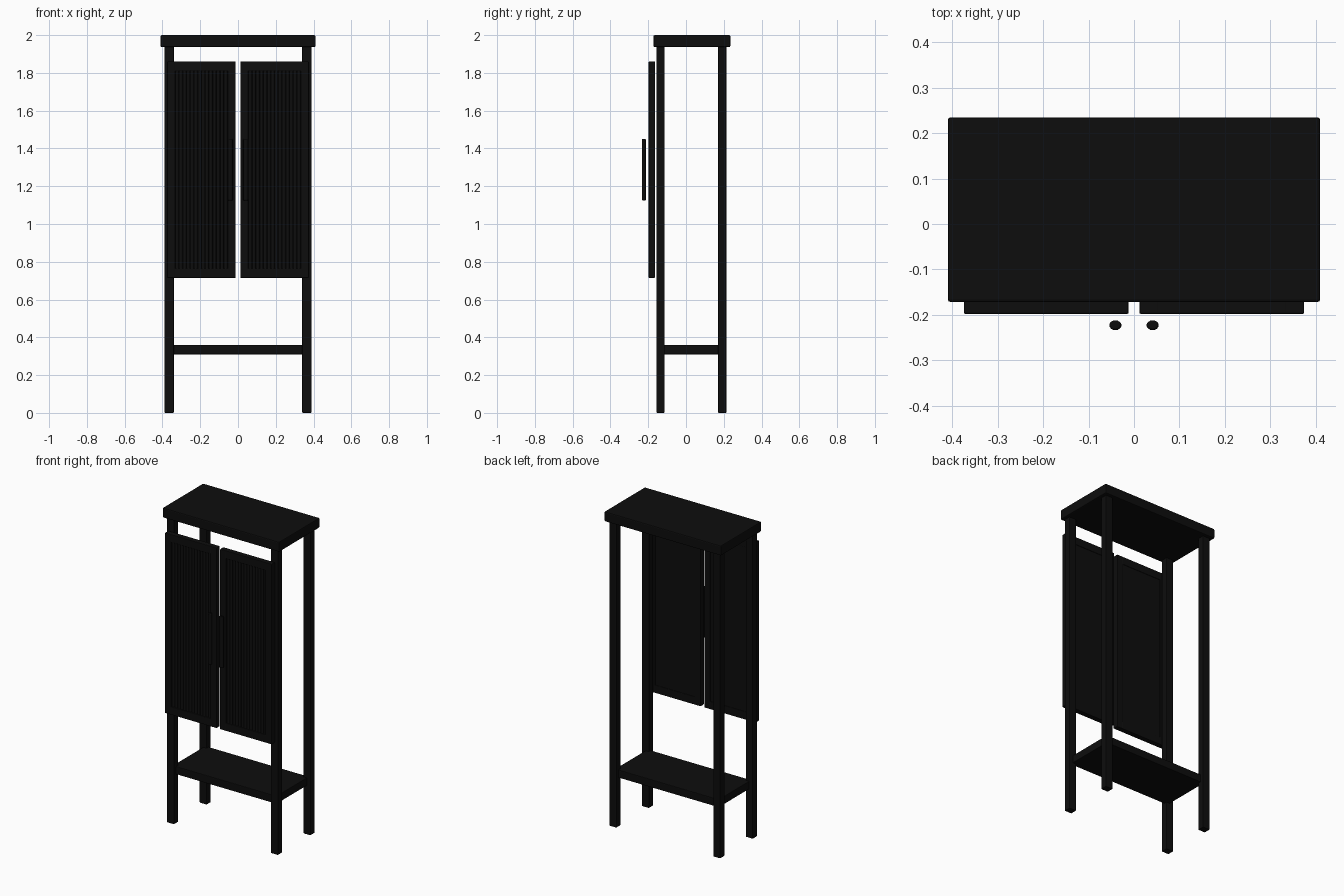
import bpy
import math

cube = bpy.data.objects.get("Cube")
if cube:
    bpy.data.objects.remove(cube, do_unlink=True)

black = bpy.data.materials.new("black lacquer")
black.use_nodes = True
colour = (0.004, 0.004, 0.004, 1)
black.diffuse_color = colour
black.node_tree.nodes["Principled BSDF"].inputs["Base Color"].default_value = colour


def finish(obj, name, bevel):
    """Name, colour and soften the edges of a part."""
    obj.name = name
    obj.data.materials.append(black)
    if bevel:
        mod = obj.modifiers.new("soft edges", "BEVEL")
        mod.width = bevel
        mod.segments = 2
        mod.limit_method = "ANGLE"
    return obj


def box(name, x, y, z, bevel=0.004):
    """Box spanning the given (low, high) ranges."""
    spans = (x, y, z)
    bpy.ops.mesh.primitive_cube_add(size=1, location=[(a + b) / 2 for a, b in spans])
    obj = bpy.context.object
    obj.scale = [b - a for a, b in spans]
    bpy.ops.object.transform_apply(location=False, rotation=False, scale=True)
    return finish(obj, name, bevel)


def rod(name, x, y, z, radius, depth_ratio, bevel=0, sides=16):
    """Upright rod spanning the z range."""
    bpy.ops.mesh.primitive_cylinder_add(vertices=sides, radius=radius, depth=z[1] - z[0],
                                        location=(x, y, (z[0] + z[1]) / 2))
    obj = bpy.context.object
    obj.scale.y = depth_ratio
    bpy.ops.object.transform_apply(location=False, rotation=False, scale=True)
    bpy.ops.object.shade_smooth_by_angle(angle=math.radians(40))
    return finish(obj, name, bevel)


def span(side, low, high):
    """Mirror an x range to the given side."""
    return tuple(sorted((side * low, side * high)))


# Top and lower shelf
box("top", (-0.41, 0.41), (-0.172, 0.235), (1.937, 2.0), 0.006)
box("shelf", (-0.365, 0.365), (-0.135, 0.192), (0.31, 0.36))

DOOR = (0.715, 1.86)
PANEL = (0.765, 1.81)
FRONT, BACK = -0.198, -0.164
REEDS = 14

for side, label in ((1, "left"), (-1, "right")):
    # Legs
    box(f"{label}_front_leg", span(side, 0.34, 0.39), (-0.157, -0.113), (0, 1.95))
    box(f"{label}_back_leg", span(side, 0.34, 0.39), (0.17, 0.214), (0, 1.95))

    # Door frame
    for part, low, high in (("inner", 0.012, 0.055), ("outer", 0.332, 0.375)):
        box(f"{label}_door_{part}_stile", span(side, low, high), (FRONT, BACK), DOOR, 0.003)
    for part, z in (("bottom", (DOOR[0], PANEL[0])), ("top", (PANEL[1], DOOR[1]))):
        box(f"{label}_door_{part}_rail", span(side, 0.05, 0.337), (FRONT, BACK), z, 0.003)

    # Recessed panel with upright reeds
    box(f"{label}_door_panel", span(side, 0.05, 0.337), (-0.186, -0.167),
        (PANEL[0] - 0.005, PANEL[1] + 0.005), 0)
    pitch = (0.332 - 0.055) / REEDS
    for i in range(REEDS):
        rod(f"{label}_door_reed_{i + 1}", side * (0.055 + pitch * (i + 0.5)), -0.186,
            PANEL, pitch * 0.48, 0.9, sides=12)

    # Door handle
    rod(f"{label}_handle", side * 0.041, -0.223, (1.125, 1.45), 0.0135, 0.8, 0.004)
